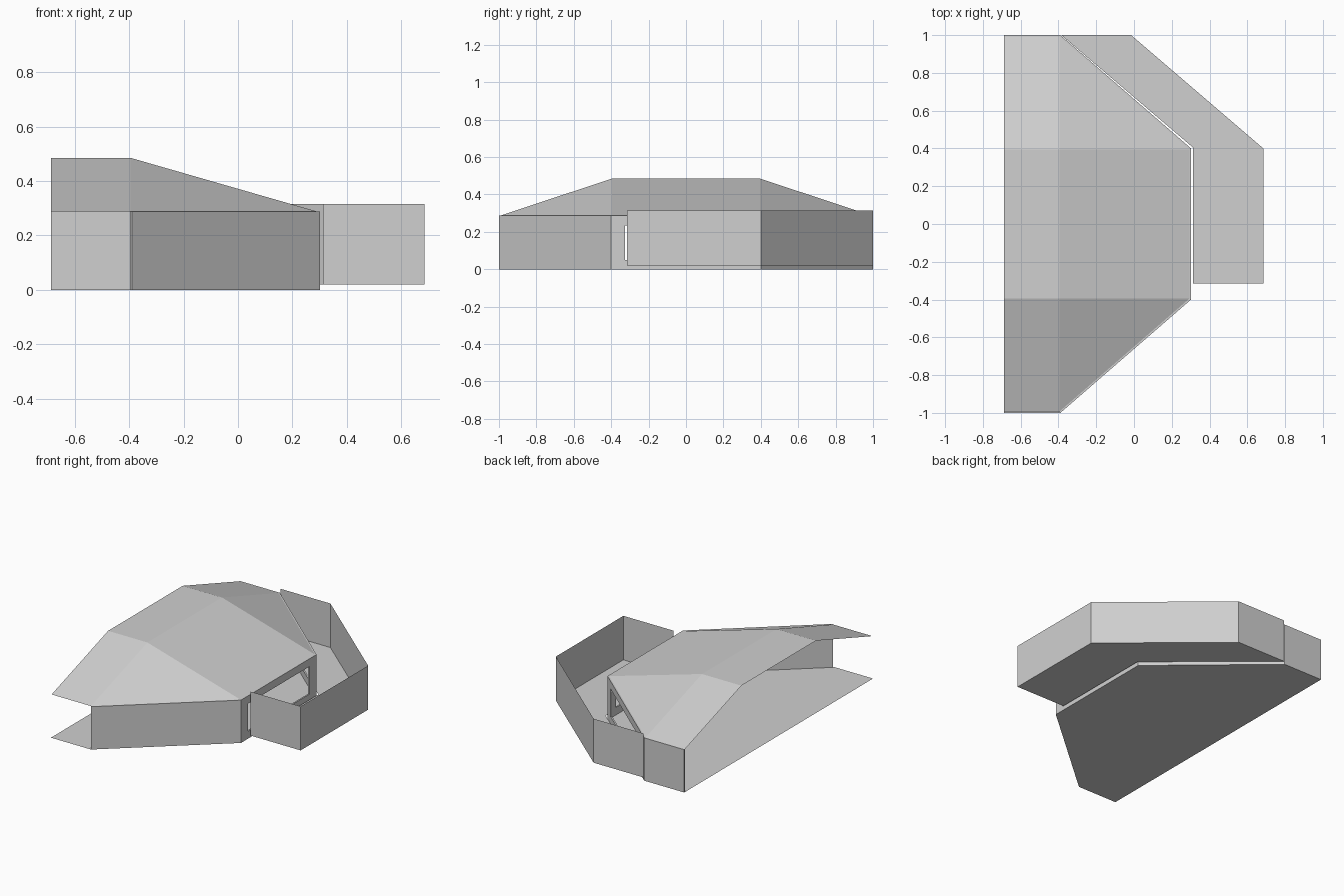
import bpy
import bmesh
from mathutils import Vector

cube = bpy.data.objects.get("Cube")
if cube:
    bpy.data.objects.remove(cube, do_unlink=True)

grey = bpy.data.materials.new("plain_grey")
grey.use_nodes = True
COLOUR = (0.63, 0.63, 0.63, 1)
grey.diffuse_color = COLOUR
grey.node_tree.nodes["Principled BSDF"].inputs["Base Color"].default_value = COLOUR

LEFT, EAVE, RIDGE, THICK = -0.687, 0.287, 0.485, 0.01


def sheet(name, faces):
    """Make an object from faces given as lists of points."""
    bm = bmesh.new()
    for pts in faces:
        bm.faces.new([bm.verts.new(p) for p in pts])
    bmesh.ops.remove_doubles(bm, verts=bm.verts, dist=0.0005)
    mesh = bpy.data.meshes.new(name)
    bm.to_mesh(mesh)
    bm.free()
    mesh.materials.append(grey)
    obj = bpy.data.objects.new(name, mesh)
    bpy.context.collection.objects.link(obj)
    return obj


def flat(pts, z):
    return [(x, y, z) for x, y in pts]


def upright(a, b, low, high):
    return [(*a, low), (*b, low), (*b, high), (*a, high)]


# Room floor
half = [(LEFT, 1), (-0.39, 1), (0.302, 0.4)]
outline = half + [(x, -y) for x, y in reversed(half)]
sheet("room_floor", [flat(outline[::-1], 0)])

# Room walls, open on the right side and front end, two with wide openings
path = [Vector(p) for p in outline[-2::-1]]
levels = [0, 0.05, 0.235, EAVE]
wall_faces = []
for i, (a, b) in enumerate(zip(path, path[1:])):
    has_opening = i in (1, 2)
    margin = 0.075 / (b - a).length
    cuts = [a, a.lerp(b, margin), a.lerp(b, 1 - margin), b]
    for col, (p, q) in enumerate(zip(cuts, cuts[1:])):
        for row, (low, high) in enumerate(zip(levels, levels[1:])):
            if not (has_opening and col == 1 and row == 1):
                wall_faces.append(upright(p, q, low, high))
walls = sheet("room_walls", wall_faces)
solid = walls.modifiers.new("thickness", 'SOLIDIFY')
solid.thickness = THICK
solid.offset = -1
solid.use_even_offset = True

# Faceted roof: flat ridge, long slope, and mirrored hipped ends
roof_faces = [
    [(LEFT, -0.395, RIDGE), (-0.395, -0.395, RIDGE),
     (-0.395, 0.395, RIDGE), (LEFT, 0.395, RIDGE)],
    [(-0.395, -0.395, RIDGE), (0.293, -0.395, EAVE),
     (0.293, 0.395, EAVE), (-0.395, 0.395, RIDGE)],
]
for s in (1, -1):
    end = 0.993 * s
    hip = [
        [(LEFT, 0.395 * s, RIDGE), (-0.395, 0.395 * s, RIDGE),
         (-0.395, end, EAVE), (LEFT, end, EAVE)],
        [(-0.395, 0.395 * s, RIDGE), (0.293, 0.395 * s, EAVE),
         (-0.395, end, EAVE)],
    ]
    roof_faces += [f if s > 0 else f[::-1] for f in hip]
roof = sheet("roof", roof_faces)

# Balcony wrapping the left and back of the room
rail = [(0.312, -0.315), (0.685, -0.315), (0.685, 0.4), (-0.015, 1), (-0.385, 1)]
sheet("balcony_floor", [flat(rail + [(0.312, 0.405)], 0.02)])
sheet("balcony_walls", [upright(a, b, 0.02, 0.315) for a, b in zip(rail, rail[1:])])
